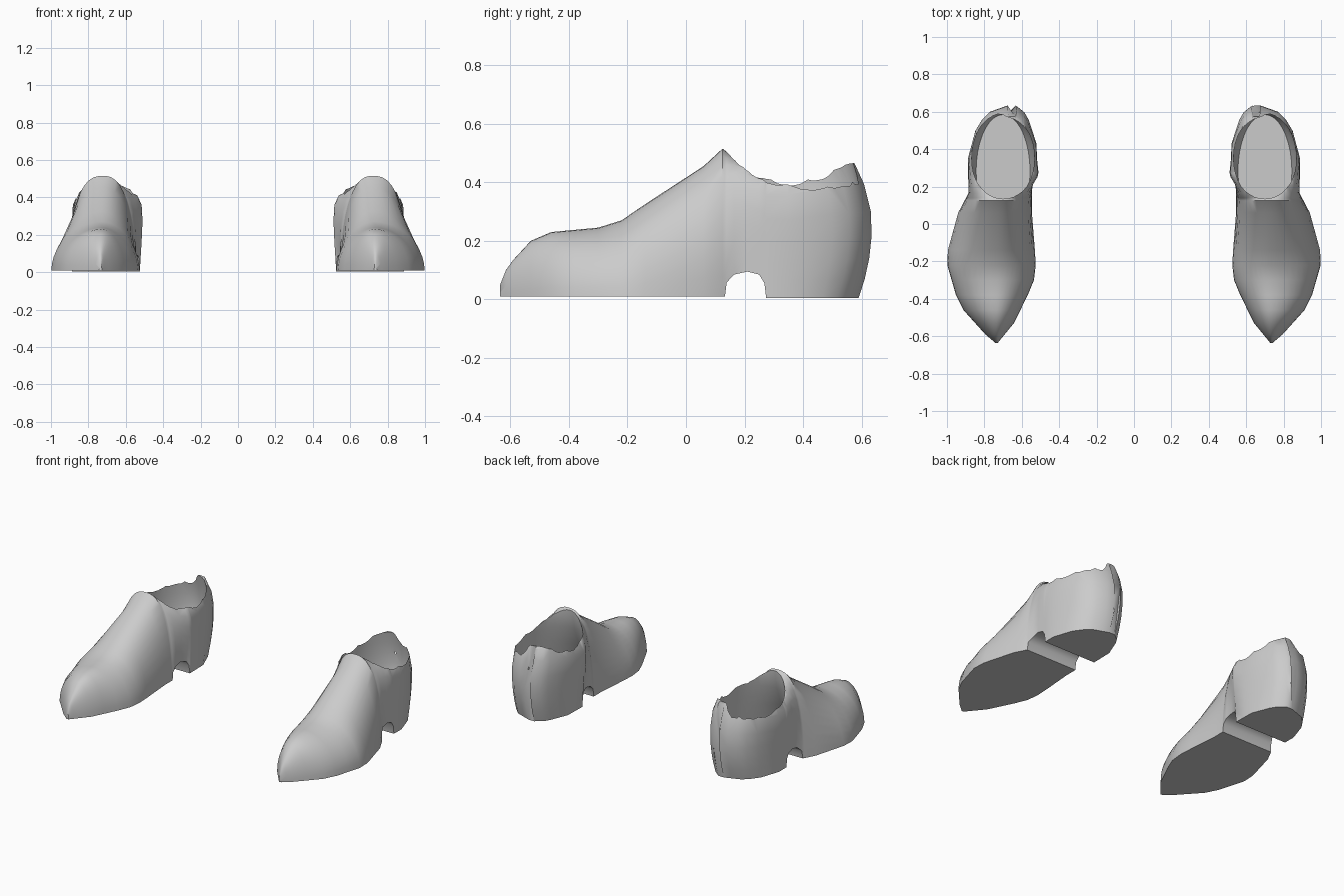
import bpy, bmesh, math

if "Cube" in bpy.data.objects:
    bpy.data.objects.remove(bpy.data.objects["Cube"])

leather = bpy.data.materials.new("grey leather")
leather.diffuse_color = (0.6, 0.6, 0.6, 1)
leather.use_nodes = True
leather.node_tree.nodes["Principled BSDF"].inputs["Base Color"].default_value = leather.diffuse_color

# profiles along the length, as (y, value)
RIDGE = [(-.635, .05), (-.615, .10), (-.59, .135), (-.53, .20), (-.46, .23),
         (-.3, .245), (-.22, .27), (-.14, .325), (.06, .455), (.125, .515),
         (.165, .485), (.25, .435), (.35, .425), (.635, .466)]
SOLE = [(.133, .009), (.139, .058), (.165, .085), (.21, .095), (.25, .085),
        (.268, .055), (.274, .004)]
OUTER = [(-.635, .742), (-.59, .795), (-.46, .912), (-.38, .952), (-.22, .998),
         (-.14, .995), (.06, .94), (.165, .885), (.35, .888), (.5, .848),
         (.56, .812), (.6, .772), (.635, .675)]
INNER = [(-.635, .728), (-.53, .642), (-.38, .568), (-.3, .535), (-.2, .523),
         (0, .546), (.21, .545), (.274, .525), (.43, .528), (.56, .57),
         (.6, .593), (.635, .638)]
CENTRE = [(-.635, .735), (.06, .728), (.35, .70), (.6, .675), (.635, .655)]
INNER_LEAN = [(-.4, 0), (-.1, .02), (.13, .02), (.25, -.03), (.36, -.011)]
SQUARENESS = [(-.1, 1.95), (.14, 2.6), (.27, 6), (.35, 9)]
# foot opening, as (z, value)
HOLLOW_FRONT = [(.13, -.02), (.28, .07), (.43, .128), (.52, .136)]
HOLLOW_BACK = [(.13, .585), (.22, .612), (.36, .60), (.52, .56)]
STEPS = 11


def at(curve, t):
    """Reads a profile, holding its end values."""
    if t <= curve[0][0]:
        return curve[0][1]
    for (a, u), (b, v) in zip(curve, curve[1:]):
        if t <= b:
            return u + (v - u) * (t - a) / (b - a)
    return curve[-1][1]


def heel_bow(y, z):
    """Bulges the back of the heel at mid height."""
    t = min(1, max(0, (y - .3) / .3))
    t = t * t * (3 - 2 * t)
    return y - t * (z - .25) ** 2 * (.75 if z < .25 else 1.3)


def section(y):
    """Cross-section of the shoe: a rounded arch, squarer towards the heel."""
    zb, zt, c, n = (at(p, y) for p in (SOLE, RIDGE, CENTRE, SQUARENESS))
    outer, inner = at(OUTER, y), at(INNER, y)
    outer_lean = -.075 * math.exp(-((y + .03) / .11) ** 2)
    pts = []
    for i in range(2 * STEPS + 1):
        a = math.pi * i / (2 * STEPS)
        co, si = abs(math.cos(a)), math.sin(a)
        r = (co ** n + si ** n) ** (-1 / n)
        h, w = r * si, r * co
        if i <= STEPS:
            edge = outer + outer_lean * h
        else:
            edge = inner + at(INNER_LEAN, y) * h
        z = zb + (zt - zb) * h
        pts.append((c + w * (edge - c), heel_bow(y, z), z))
    return pts


def opening(z):
    front, back = at(HOLLOW_FRONT, z), at(HOLLOW_BACK, z)
    rx = .168 - .25 * max(0, .36 - z) ** 1.6
    cy, ry = (front + back) / 2, (back - front) / 2
    return [(.70 + rx * math.cos(k * math.tau / 36),
             cy + ry * math.sin(k * math.tau / 36), z) for k in range(36)]


def loft(name, rings, side):
    bm = bmesh.new()
    loops = [[bm.verts.new((side * x, y, z)) for x, y, z in r] for r in rings]
    for a, b in zip(loops, loops[1:]):
        for i in range(len(a)):
            j = (i + 1) % len(a)
            bm.faces.new((a[i], a[j], b[j], b[i]))
    bm.faces.new(loops[0])
    bm.faces.new(loops[-1])
    bmesh.ops.recalc_face_normals(bm, faces=bm.faces)
    mesh = bpy.data.meshes.new(name)
    bm.to_mesh(mesh)
    bm.free()
    mesh.materials.append(leather)
    ob = bpy.data.objects.new(name, mesh)
    bpy.context.collection.objects.link(ob)
    return ob


# a mirrored pair, each a solid shoe hollowed out through the collar
stations = sorted({y for p in (RIDGE, SOLE, OUTER) for y, _ in p} | {.43, .62})
levels = [.13 + .065 * k for k in range(9)]
for name, side in (("left_shoe", 1), ("right_shoe", -1)):
    shoe = loft(name, [section(y) for y in stations], side)
    hollow = loft(name + "_hollow", [opening(z) for z in levels], side)
    hollow.hide_render = True
    cut = shoe.modifiers.new("foot opening", 'BOOLEAN')
    cut.operation, cut.solver, cut.object = 'DIFFERENCE', 'EXACT', hollow
    bpy.ops.object.select_all(action='DESELECT')
    shoe.select_set(True)
    bpy.context.view_layer.objects.active = shoe
    bpy.ops.object.modifier_apply(modifier=cut.name)
    bpy.data.objects.remove(hollow)
    bpy.ops.object.shade_smooth_by_angle(angle=math.radians(40))
